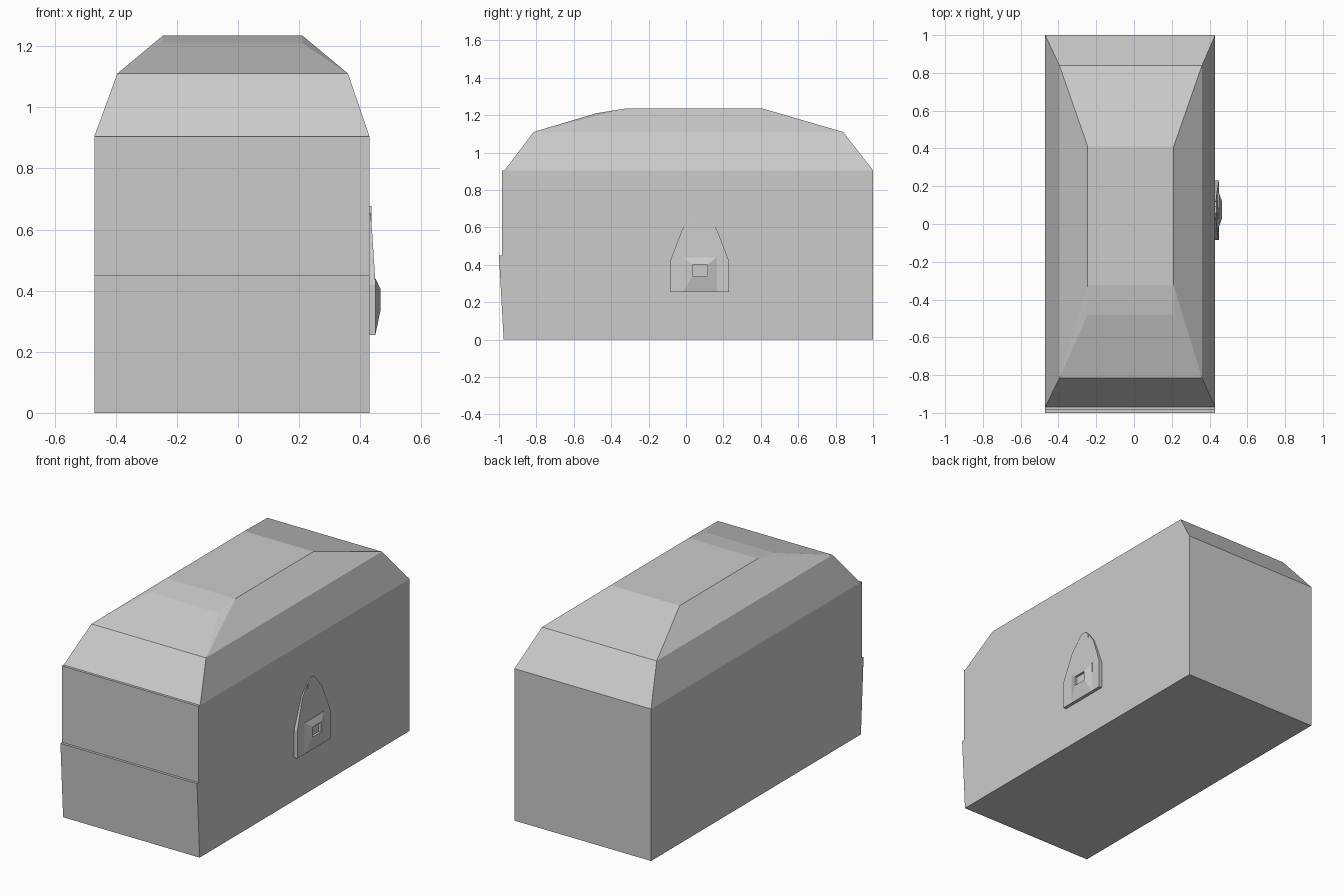
import bpy, bmesh
from math import cos, sin, pi

if "Cube" in bpy.data.objects:
    bpy.data.objects.remove(bpy.data.objects["Cube"])

XL, XR = -0.47, 0.43


def finish(name, bm):
    bmesh.ops.recalc_face_normals(bm, faces=bm.faces[:])
    me = bpy.data.meshes.new(name)
    bm.to_mesh(me)
    bm.free()
    ob = bpy.data.objects.new(name, me)
    bpy.context.collection.objects.link(ob)
    return ob


def loft(name, rings):
    """Join equal-length rings of points and cap both ends."""
    bm = bmesh.new()
    vs = [[bm.verts.new(p) for p in r] for r in rings]
    n = len(vs[0])
    for a, b in zip(vs, vs[1:]):
        for i in range(n):
            j = (i + 1) % n
            bm.faces.new((a[i], a[j], b[j], b[i]))
    bm.faces.new(vs[0])
    bm.faces.new(vs[-1])
    return finish(name, bm)


def rect(x0, x1, y0, y1, z):
    return [(x0, y0, z), (x1, y0, z), (x1, y1, z), (x0, y1, z)]


def rect_side(x, y0, y1, z0, z1):
    return [(x, y0, z0), (x, y1, z0), (x, y1, z1), (x, y0, z1)]


# Box body: side profile with the stepped front panel
profile = [(-0.975, 0), (1, 0), (1, 0.905), (-0.985, 0.905),
           (-0.985, 0.45), (-1, 0.45)]
loft("chest_body", [[(x, y, z) for y, z in profile] for x in (XL, XR)])

# Faceted lid: convex shell through stacked rectangles
bm = bmesh.new()
points = (rect(XL, XR, -0.97, 1, 0.905)
          + rect(-0.395, 0.36, -0.815, 0.84, 1.11)
          + rect(-0.245, 0.21, -0.325, 0.41, 1.235)
          + [(-0.245, -0.48, 1.21), (0.21, -0.48, 1.21)])
bmesh.ops.convex_hull(bm, input=[bm.verts.new(p) for p in points])
finish("chest_lid", bm)

# Lock plate: tapers in thickness towards its top
outline = [(-0.085, 0.255, 0.45), (0.23, 0.255, 0.45), (0.23, 0.42, 0.45),
           (0.165, 0.59, 0.439), (0.12, 0.65, 0.434), (0.03, 0.65, 0.434),
           (-0.02, 0.59, 0.439), (-0.085, 0.42, 0.45)]
loft("lock_plate", [[(0.42, y, z) for y, z, x in outline],
                    [(x, y, z) for y, z, x in outline]])

# Lock boss with recessed keyhole
loft("lock_boss", [rect_side(0.44, -0.015, 0.165, 0.258, 0.44),
                   rect_side(0.45, -0.015, 0.165, 0.258, 0.44),
                   rect_side(0.466, 0.03, 0.12, 0.335, 0.405),
                   rect_side(0.466, 0.036, 0.114, 0.341, 0.399),
                   rect_side(0.452, 0.036, 0.114, 0.341, 0.399)])

# Rivet at the top of the plate
loft("plate_rivet", [[(x, 0.075 + 0.045 * cos(i * pi / 4 + pi / 8),
                       0.635 + 0.045 * sin(i * pi / 4 + pi / 8))
                      for i in range(8)] for x in (0.425, 0.437)])
